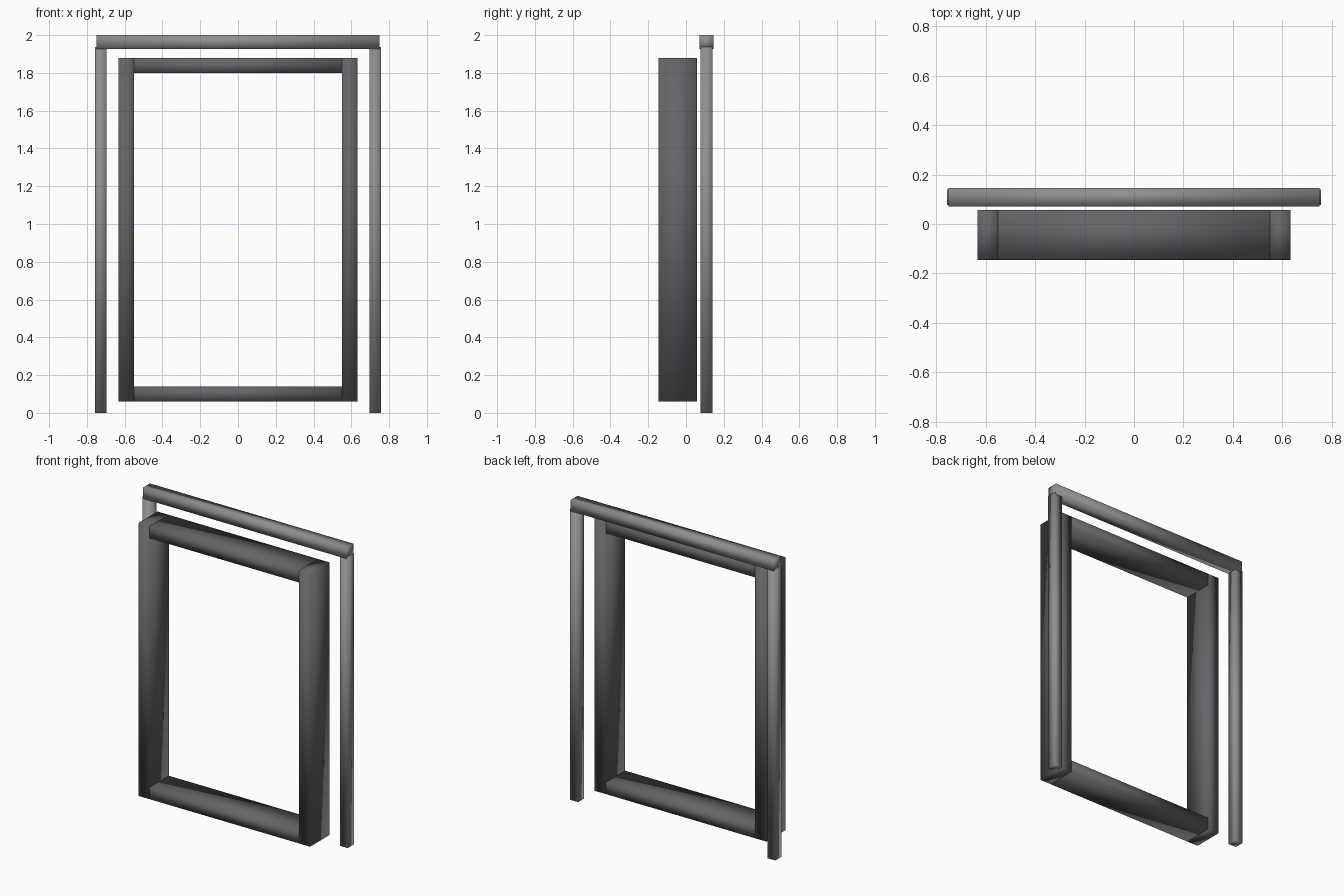
import bpy

if "Cube" in bpy.data.objects:
    bpy.data.objects.remove(bpy.data.objects["Cube"])


def box(name, x, y, z, color):
    """Smooth-shaded box from (min, max) ranges."""
    bpy.ops.mesh.primitive_cube_add(size=1, location=[(a + b) / 2 for a, b in (x, y, z)])
    ob = bpy.context.object
    ob.name = name
    ob.scale = [b - a for a, b in (x, y, z)]
    bpy.ops.object.transform_apply(location=False, rotation=False, scale=True)
    bpy.ops.object.shade_smooth()
    ob.data.materials.append(color)
    return ob


def material(name, rgb):
    m = bpy.data.materials.new(name)
    m.diffuse_color = (*rgb, 1)
    m.use_nodes = True
    m.node_tree.nodes["Principled BSDF"].inputs["Base Color"].default_value = m.diffuse_color
    return m


dark = material("dark_grey", (0.13, 0.13, 0.14))
light = material("mid_grey", (0.27, 0.28, 0.28))

# Deep inner frame: full-height stiles with rails between them
FY = (-0.145, 0.057)
for side, s in (("left", -1), ("right", 1)):
    box(f"{side}_stile", sorted((s * 0.633, s * 0.55)), FY, (0.061, 1.878), dark)
    # Slim outer post behind the frame
    box(f"{side}_post", sorted((s * 0.756, s * 0.697)), (0.076, 0.14), (0, 1.937), light)
for name, z in (("bottom_rail", (0.061, 0.14)), ("top_rail", (1.799, 1.878))):
    box(name, (-0.55, 0.55), FY, z, dark)

# Header resting over the posts
box("header_bar", (-0.75, 0.75), (0.071, 0.145), (1.927, 2.0), light)
